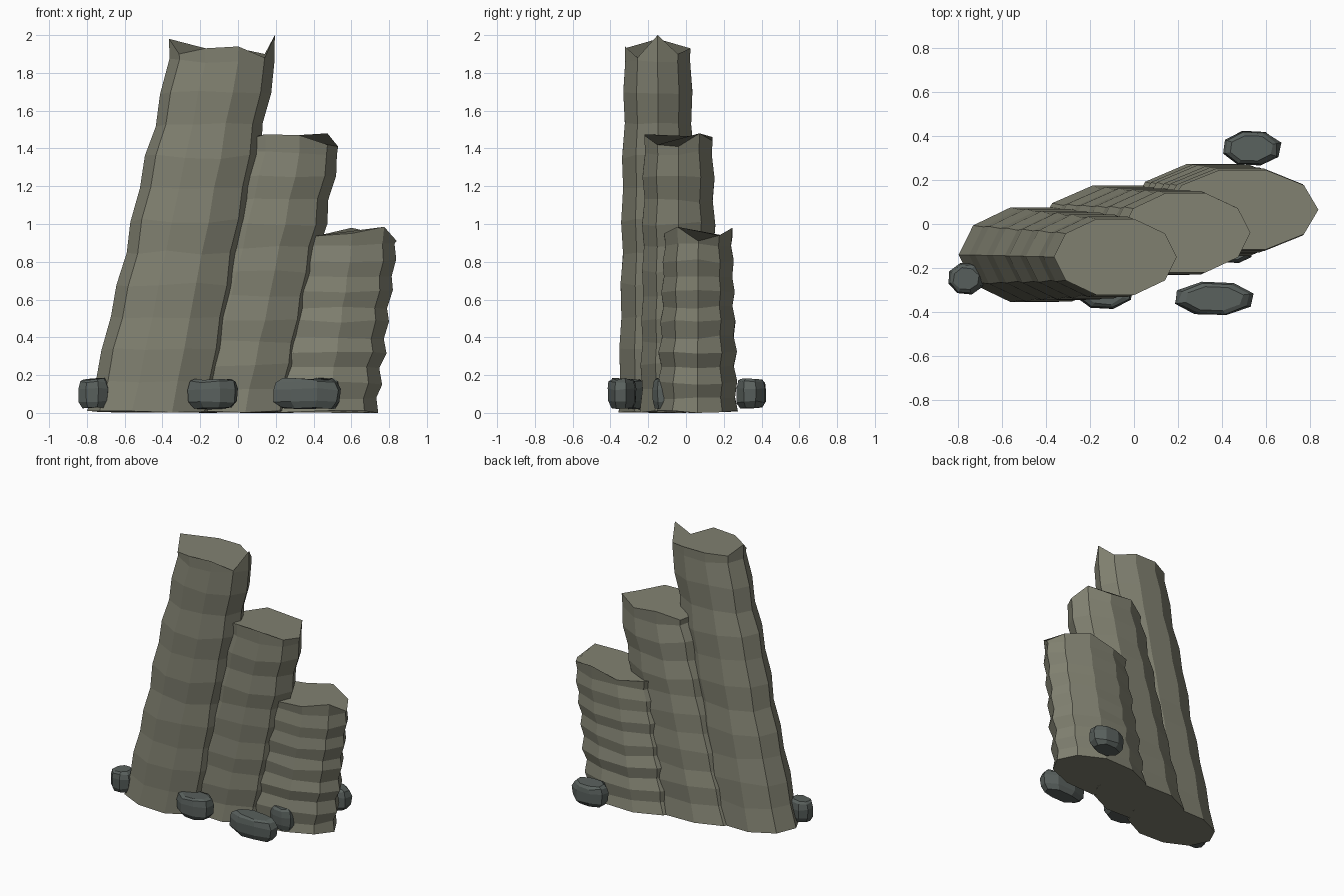
import bpy, bmesh, math, random

if "Cube" in bpy.data.objects:
    bpy.data.objects.remove(bpy.data.objects["Cube"])

random.seed(4)


def material(name, rgb):
    m = bpy.data.materials.new(name)
    m.diffuse_color = (*rgb, 1)
    m.use_nodes = True
    m.node_tree.nodes["Principled BSDF"].inputs["Base Color"].default_value = m.diffuse_color
    return m


STONE = material("stone", (0.22, 0.22, 0.165))
DARK = material("dark_stone", (0.10, 0.118, 0.11))


def loft(name, rings, mat):
    """Skin a stack of equal-sided rings, closed with one polygon at each end."""
    bm = bmesh.new()
    vs = [[bm.verts.new(p) for p in r] for r in rings]
    n = len(rings[0])
    for a, b in zip(vs, vs[1:]):
        for i in range(n):
            j = (i + 1) % n
            bm.faces.new((a[i], a[j], b[j], b[i]))
    bm.faces.new(vs[0][::-1])
    bm.faces.new(vs[-1])
    me = bpy.data.meshes.new(name)
    bm.to_mesh(me)
    bm.free()
    me.materials.append(mat)
    ob = bpy.data.objects.new(name, me)
    bpy.context.collection.objects.link(ob)
    return ob


def ring(cx, cy, rx, ry, zs, turn=0.0, jit=0.0):
    n = len(zs)
    pts = []
    for i, z in enumerate(zs):
        a = 2 * math.pi * i / n + turn
        k = 1 + random.uniform(-jit, jit)
        pts.append((cx + rx * k * math.cos(a), cy + ry * k * math.sin(a), z))
    return pts


def column(name, base, top, height, lip, wave):
    """Leaning ten-sided column with rippled layers and a jagged broken lip."""
    rings, steps = [], 11
    for s in range(steps + 1):
        t = s / steps
        cx, cy, rx, ry = (a + (b - a) * t for a, b in zip(base, top))
        w = (wave if s % 2 == 0 else -wave) + random.uniform(-0.005, 0.005)
        dz = 0.0 if s == 0 else 0.012
        zs = [height * t + random.uniform(0, 0.012) if s == 0
              else height * t + random.uniform(-dz, dz) for _ in lip]
        if s == 0:
            zs[0] = 0.0
        rings.append(ring(cx, cy, rx + w, ry + w * 0.7, zs))
    rings.append(ring(*top, lip))
    return loft(name, rings, STONE)


# Three leaning columns: (centre x, centre y, radius x, radius y) at base and top
column("tall_column", (-0.455, -0.14, 0.34, 0.225), (-0.085, -0.15, 0.28, 0.182), 1.865,
       [2.0, 1.90, 1.93, 1.93, 1.92, 1.98, 1.90, 1.93, 1.94, 1.88], 0.006)
column("middle_column", (-0.075, -0.035, 0.36, 0.215), (0.235, -0.04, 0.295, 0.19), 1.375,
       [1.41, 1.48, 1.44, 1.46, 1.41, 1.43, 1.43, 1.475, 1.47, 1.42], 0.009)
column("short_column", (0.36, 0.06, 0.375, 0.22), (0.495, 0.065, 0.345, 0.19), 0.885,
       [0.91, 0.94, 0.98, 0.93, 0.94, 0.93, 0.93, 0.935, 0.95, 0.985], 0.012)


def rock(name, x, y, rx, ry):
    """Low eight-sided boulder with bevelled top and bottom."""
    profile = [(0.025, 0.75), (0.06, 0.96), (0.125, 1.0), (0.165, 0.9), (0.18, 0.72)]
    rings = []
    for z, k in profile:
        zs = [z + random.uniform(-0.007, 0.007) for _ in range(8)]
        rings.append(ring(x, y, rx * k, ry * k, zs, 0.3, 0.04))
    return loft(name, rings, DARK)


# Boulders scattered around the foot
for i, r in enumerate([(-0.765, -0.25, 0.085, 0.073), (-0.135, -0.305, 0.137, 0.088),
                       (0.365, -0.34, 0.19, 0.08), (0.535, 0.345, 0.138, 0.084),
                       (0.45, -0.125, 0.095, 0.055)]):
    rock(f"boulder_{i + 1}", *r)
